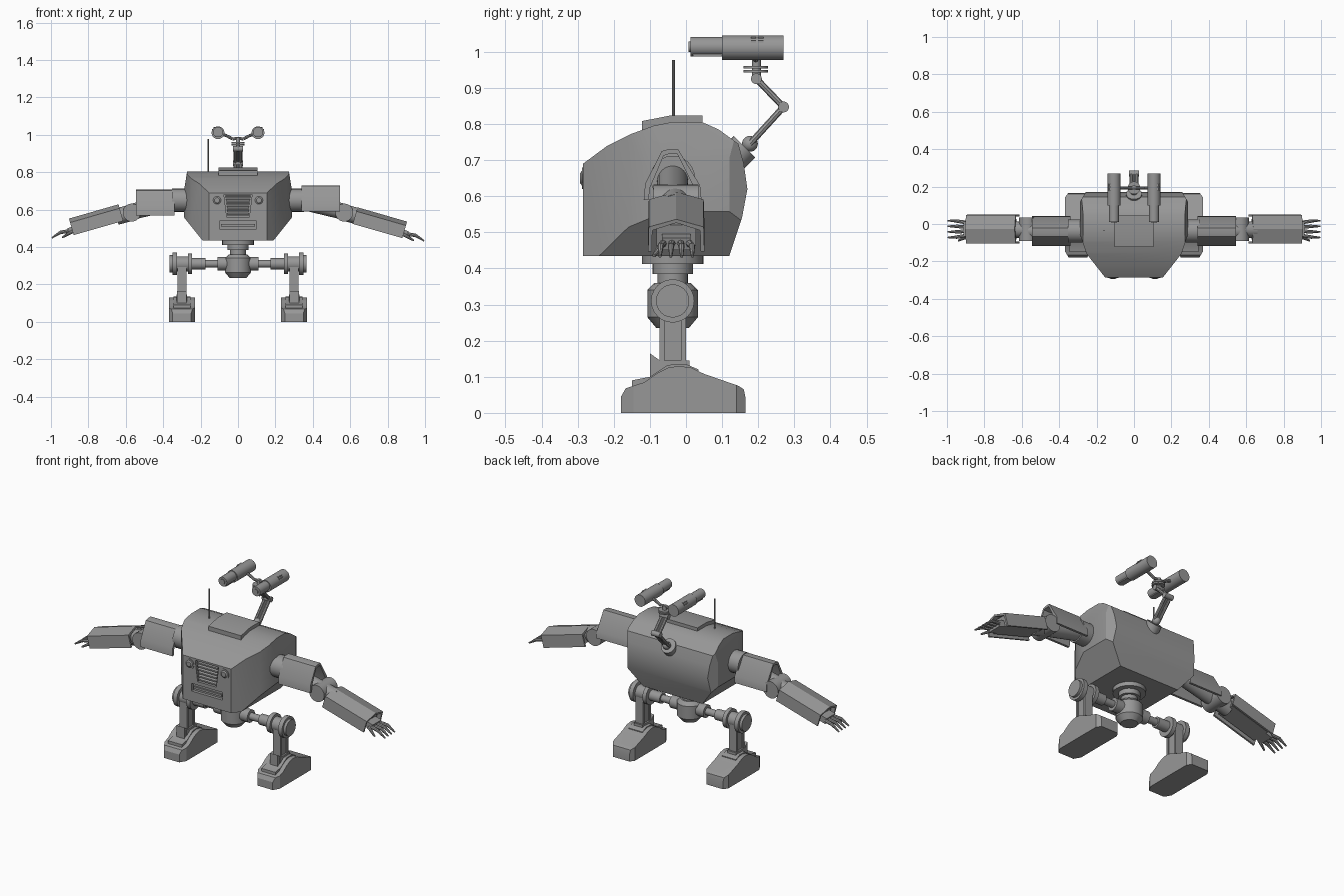
import bpy, bmesh
from math import radians
from mathutils import Matrix, Vector

if "Cube" in bpy.data.objects:
    bpy.data.objects.remove(bpy.data.objects["Cube"])

grey = bpy.data.materials.new("plain grey")
grey.use_nodes = True
colour = (0.31, 0.31, 0.31, 1)
grey.diffuse_color = colour
grey.node_tree.nodes["Principled BSDF"].inputs["Base Color"].default_value = colour
parts = []
HERE = Matrix.Identity(4)


def finish(bm, name, m=HERE):
    bm.transform(m)
    bmesh.ops.recalc_face_normals(bm, faces=bm.faces[:])
    mesh = bpy.data.meshes.new(name)
    bm.to_mesh(mesh)
    bm.free()
    mesh.materials.append(grey)
    ob = bpy.data.objects.new(name, mesh)
    bpy.context.collection.objects.link(ob)
    parts.append(ob)
    return ob


def prism_mesh(outline, axis, lo, hi):
    """Extrude a 2D outline along an axis."""
    place = {"x": lambda a, b, t: (t, a, b), "y": lambda a, b, t: (a, t, b),
             "z": lambda a, b, t: (a, b, t)}[axis]
    bm = bmesh.new()
    ends = [[bm.verts.new(place(a, b, t)) for a, b in outline] for t in (lo, hi)]
    for ring in ends:
        bm.faces.new(ring)
    n = len(outline)
    for i in range(n):
        j = (i + 1) % n
        bm.faces.new((ends[0][i], ends[0][j], ends[1][j], ends[1][i]))
    bmesh.ops.recalc_face_normals(bm, faces=bm.faces[:])
    return bm


def prism(name, outline, axis, lo, hi, m=HERE):
    return finish(prism_mesh(outline, axis, lo, hi), name, m)


def box(name, lo, hi, m=HERE):
    outline = [(lo[0], lo[1]), (hi[0], lo[1]), (hi[0], hi[1]), (lo[0], hi[1])]
    return prism(name, outline, "z", lo[2], hi[2], m)


def rod(name, a, b, r, r2=None, sides=24, m=HERE):
    a, b = Vector(a), Vector(b)
    bm = bmesh.new()
    bmesh.ops.create_cone(bm, cap_ends=True, segments=sides, radius1=r,
                          radius2=r if r2 is None else r2, depth=(b - a).length)
    turn = (b - a).to_track_quat("Z", "Y").to_matrix().to_4x4()
    return finish(bm, name, m @ Matrix.Translation((a + b) / 2) @ turn)


def ball(name, centre, r, m=HERE):
    bm = bmesh.new()
    bmesh.ops.create_uvsphere(bm, u_segments=20, v_segments=12, radius=r)
    return finish(bm, name, m @ Matrix.Translation(centre))


def slice_off(bm, point, normal):
    """Remove everything on the normal's side and cap the cut."""
    bmesh.ops.bisect_plane(bm, geom=bm.verts[:] + bm.edges[:] + bm.faces[:],
                           plane_co=point, plane_no=normal, clear_outer=True)
    bmesh.ops.holes_fill(bm, edges=[e for e in bm.edges if e.is_boundary], sides=0)


def cover(name, outline, wall, lo, hi, m):
    """Arched cover, open underneath."""
    inner = [(y * (1 - wall * 13), z if i in (0, len(outline) - 1) else z - wall)
             for i, (y, z) in enumerate(outline)]
    return prism(name, outline + inner[::-1], "x", lo, hi, m)


# Body: side profile with sliced flanks
profile = [(-.285, .435), (-.285, .69), (-.22, .738), (-.15, .773), (-.09, .795),
           (-.04, .805), (.045, .805), (.09, .785), (.145, .745), (.16, .69),
           (.17, .62), (.155, .54), (.12, .435)]
bm = prism_mesh(profile, "x", -.288, .288)
for s in (-1, 1):
    slice_off(bm, (s * .19, 0, .435), (s * .125, 0, -.1))
    slice_off(bm, (s * .272, 0, .805), (s * .1, 0, .016))
    slice_off(bm, (s * .155, -.285, 0), (s * .125, -.098, 0))
    slice_off(bm, (s * .255, -.155, 0), (s * .12, -.04, 0))
    slice_off(bm, (s * .288, .12, 0), (s * .05, .03, 0))
body = finish(bm, "body")

# Front recesses
cutters = [prism("grille_cutter", [(-.075, .69 - .01), (.075, .68), (.06, .56), (-.06, .56)],
                 "y", -.4, -.262),
           box("slot_cutter", (-.1, -.4, .495), (.1, -.267, .54))]
bpy.context.view_layer.objects.active = body
for cutter in cutters:
    mod = body.modifiers.new("recess", "BOOLEAN")
    mod.operation, mod.object, mod.solver = "DIFFERENCE", cutter, "EXACT"
    bpy.ops.object.modifier_apply(modifier=mod.name)
    parts.remove(cutter)
    bpy.data.objects.remove(cutter)

for i in range(6):
    z = .572 + i * .019
    w = .056 + i * .002
    prism("grille_slat", [(-.264, z), (-.282, z - .005), (-.282, z + .003), (-.264, z + .009)],
          "x", -w, w)
box("slot_bar", (-.09, -.27, .51), (.09, -.28, .522))
for s in (-1, 1):
    rod("headlight_rim", (s * .112, -.25, .65), (s * .112, -.288, .65), .03)
    rod("headlight_lens", (s * .112, -.288, .65), (s * .112, -.293, .65), .021, .014)

# Roof hatch and antenna
prism("roof_hatch", [(-.122, .78), (-.122, .808), (-.04, .824), (.045, .824), (.045, .79)],
      "x", -.105, .105)
rod("antenna", (-.16, -.035, .76), (-.16, -.035, .977), .004, sides=8)

# Jointed neck
rod("neck_socket", (0, .125, .7), (0, .162, .737), .042)
ball("neck_ball", (0, .177, .745), .022)
joints = [(.177, .745), (.27, .847), (.195, .925)]
for (y0, z0), (y1, z1) in zip(joints, joints[1:]):
    for x in (-.015, .015):
        rod("neck_bar", (x, y0, z0), (x, y1, z1), .009, sides=8)
    rod("neck_web", (0, y0, z0), (0, y1, z1), .006, sides=8)
for y, z in joints[1:]:
    rod("neck_pivot", (-.027, y, z), (.027, y, z), .015)
rod("neck_post", (0, .195, .925), (0, .195, .985), .012)
for z in (.942, .953):
    rod("swivel_disc", (0, .193, z), (0, .193, z + .008), .034)

# Twin eye barrels
for s in (-1, 1):
    m = Matrix.Diagonal((s, 1, 1, 1))
    arm = [(0, .98), (.03, .978), (.06, .995), (.09, 1.005)]
    for (x0, z0), (x1, z1) in zip(arm, arm[1:]):
        rod("eye_bracket", (x0, .193, z0), (x1, .193, z1), .008, sides=8, m=m)
    rod("eye_barrel", (.107, .1, 1.011), (.107, .27, 1.011), .034, sides=32, m=m)
    rod("eye_tube", (.107, .012, 1.014), (.107, .1, 1.014), .027, m=m)
    rod("eye_lens", (.107, .007, 1.014), (.107, .012, 1.014), .015, m=m)
    box("eye_shelf", (.09, .02, .987), (.124, .1, 1), m)
    for y in (.18, .2):
        for z in (1.026, 1.036):
            box("eye_vent", (.12, y, z), (.139 if z < 1.03 else .132, y + .014, z + .005), m)

# Waist and pelvis
Y = -.037
for z0, z1, r in [(.412, .437, .085), (.385, .414, .056), (.3, .39, .042)]:
    rod("waist_ring", (0, Y, z0), (0, Y, z1), r)
rod("pelvis_hub", (0, Y, .265), (0, Y, .34), .07, sides=16)
rod("pelvis_base", (0, Y, .235), (0, Y, .265), .045, .07, sides=16)
rod("pelvis_cap", (0, Y, .34), (0, Y, .36), .07, .05, sides=16)

foot_profile = [(-.18, 0), (-.18, .045), (-.167, .068), (-.115, .085), (-.08, .11),
                (-.05, .125), (-.02, .13), (.015, .125), (.05, .108), (.145, .075),
                (.16, .065), (.165, .04), (.165, 0)]

for s in (-1, 1):
    side = "left" if s > 0 else "right"
    m = Matrix.Diagonal((s, 1, 1, 1))

    # Hip axle
    for x0, x1, r in [(.06, .11, .036), (.1, .18, .02), (.175, .245, .03),
                      (.245, .268, .055), (.268, .325, .04), (.325, .35, .06),
                      (.35, .365, .046)]:
        rod(side + "_hip_axle", (x0, Y, .31), (x1, Y, .31), r, m=m)

    # Leg with side rails
    box(side + "_leg", (.282, -.062, .1), (.318, -.01, .31), m)
    for y in (-.073, -.014):
        box(side + "_leg_rail", (.276, y, .12), (.324, y + .014, .3), m)
    box(side + "_ankle", (.272, -.085, .1), (.328, .01, .165 - .02), m)
    prism(side + "_ankle_fin", [(-.1, .09), (-.1, .165), (-.065, .14), (-.05, .11)],
          "x", .275, .325, m)

    # Foot with clipped corners
    bm = prism_mesh(foot_profile, "x", .23, .37)
    for x, dx in ((.23, -1), (.37, 1)):
        slice_off(bm, (x, -.145, 0), (dx, -.6, 0))
        slice_off(bm, (x, .14, 0), (dx, .7, 0))
    finish(bm, side + "_foot", m)
    prism(side + "_foot_plate", [(-.15, .07), (-.15, .09), (-.1, .1), (-.05, .133),
                                 (.0, .135), (.035, .12), (.035, .08)],
          "x", .255, .345, m)

    # Upper arm
    rise = .66 if s > 0 else .638
    rod(side + "_shoulder", (.25, Y, .65), (.352, Y, .65), .062, m=m)
    rod(side + "_arm_shaft", (.33, Y, .645), (.56, Y, .59), .043, m=m)
    roof = [(-.08, -.07), (-.076, -.025), (-.03, .065), (-.012, .07), (.015, .07),
            (.076, -.03), (.08, -.07)]
    cover(side + "_upper_arm_cover", roof, .013, .34, .545,
          m @ Matrix.Translation((0, Y, rise)))

    # Elbow
    rod(side + "_elbow", (.568, -.09, .584), (.568, .035, .584), .048, m=m)
    rod(side + "_elbow_link", (.568, -.03, .584), (.65, -.03, .562), .044, m=m)

    # Forearm
    fore = m @ Matrix.Translation((.757, -.027, .524 if s > 0 else .54)) \
        @ Matrix.Rotation(radians(16), 4, "Y")
    top = [(-.078, -.04), (-.076, .03), (0, .052), (.076, .03), (.078, -.04)]
    cover(side + "_forearm_cover", top, .01, -.138, .138, fore)
    box(side + "_forearm_core", (-.125, -.055, -.03), (.12, .055, .03), fore)

    # Hand
    box(side + "_palm", (.11, -.04, -.03), (.16, .04, .005), fore)
    for i in range(4):
        y = -.036 + i * .024
        rod(side + "_finger", (.155, y, -.012), (.205, y * 1.2, -.006), .01, .009, 8, fore)
        rod(side + "_fingertip", (.2, y * 1.2, -.006), (.254, y * 1.25, -.022), .009, .004, 8, fore)
    rod(side + "_thumb", (.14, -.04, -.02), (.2, -.062, -.035), .01, .005, 8, fore)

# Smooth curved surfaces, keep hard edges
bpy.ops.object.select_all(action="DESELECT")
for ob in parts:
    ob.select_set(True)
bpy.context.view_layer.objects.active = body
bpy.ops.object.shade_smooth_by_angle(angle=radians(28))
